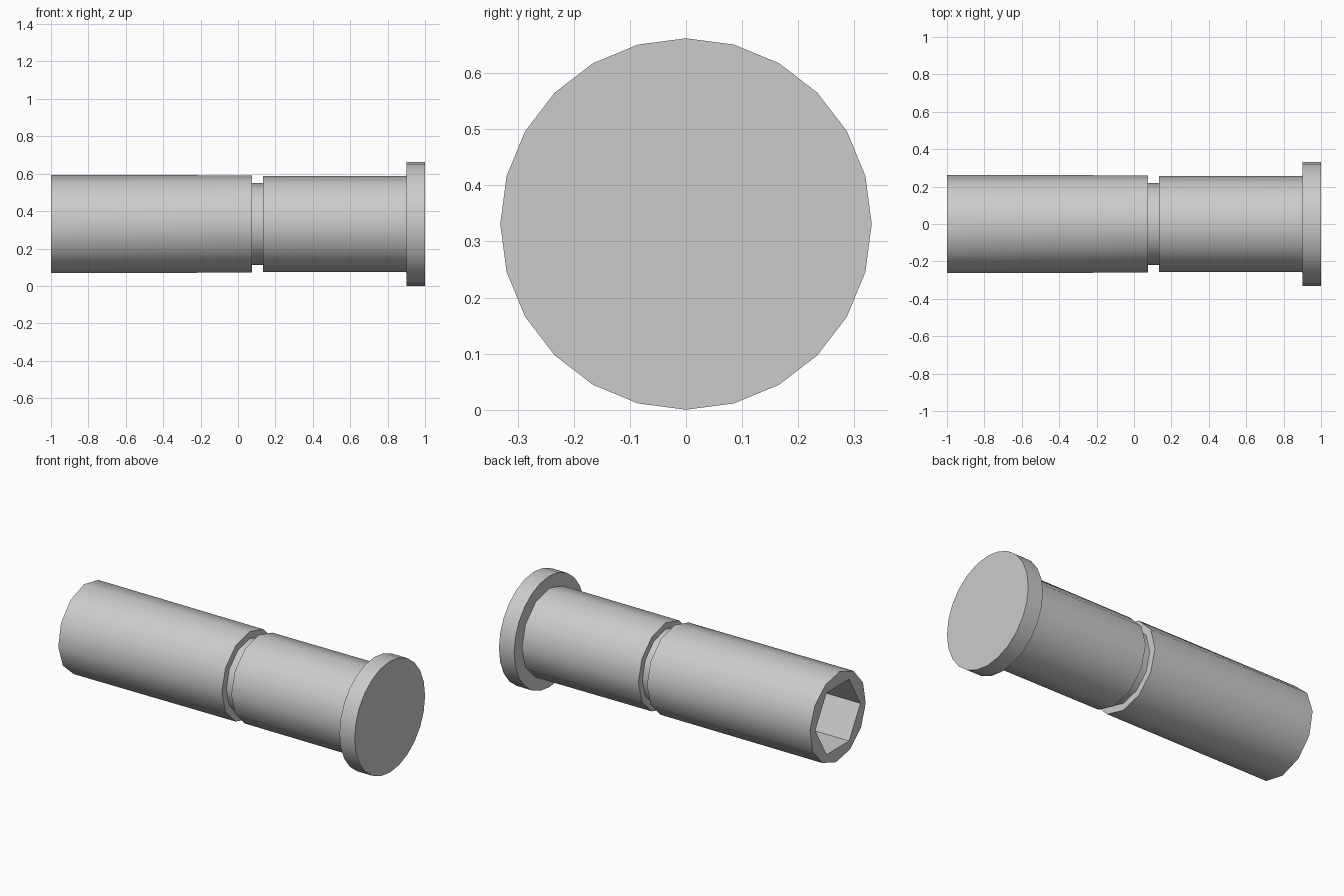
import bpy, bmesh
from math import sin, cos, pi, radians

if "Cube" in bpy.data.objects:
    bpy.data.objects.remove(bpy.data.objects["Cube"], do_unlink=True)

AXIS_Z = 0.331

steel = bpy.data.materials.new("light_grey_steel")
steel.use_nodes = True
steel.diffuse_color = (0.6, 0.6, 0.6, 1)
steel.node_tree.nodes["Principled BSDF"].inputs["Base Color"].default_value = (0.6, 0.6, 0.6, 1)


def ring(bm, x, radius, sides, twist=0, hexagon=False):
    """Ring of vertices around the pin axis; hexagon pulls every other one in."""
    verts = []
    for i in range(sides):
        a = 2 * pi * i / sides + radians(twist)
        r = radius * cos(pi / 6) if hexagon and i % 2 else radius
        verts.append(bm.verts.new((x, r * cos(a), AXIS_Z + r * sin(a))))
    return verts


def lathe(name, sections, sides):
    """Skin a closed solid through the given ring sections and cap both ends."""
    bm = bmesh.new()
    rings = [ring(bm, s[0], s[1], sides, *s[2:]) for s in sections]
    for a, b in zip(rings, rings[1:]):
        for i in range(sides):
            j = (i + 1) % sides
            bm.faces.new((a[i], a[j], b[j], b[i]))
    bm.faces.new(rings[0])
    bm.faces.new(rings[-1])
    bmesh.ops.recalc_face_normals(bm, faces=bm.faces)
    mesh = bpy.data.meshes.new(name)
    bm.to_mesh(mesh)
    bm.free()
    mesh.materials.append(steel)
    obj = bpy.data.objects.new(name, mesh)
    bpy.context.collection.objects.link(obj)
    bpy.ops.object.select_all(action="DESELECT")
    obj.select_set(True)
    bpy.context.view_layer.objects.active = obj
    bpy.ops.object.shade_smooth_by_angle(angle=radians(40))
    return obj


# Shaft: hexagonal socket floor and walls, barrel, groove, collar under the head
lathe("shaft", [
    (-0.45, 0.212, 0, True),
    (-1.0, 0.212, 0, True),
    (-1.0, 0.263, 4),
    (0.075, 0.26),
    (0.075, 0.218),
    (0.135, 0.218),
    (0.135, 0.256),
    (0.91, 0.258),
], 12)

# Head: flat round flange
lathe("head", [(0.9, 0.331), (1.0, 0.331)], 24)
